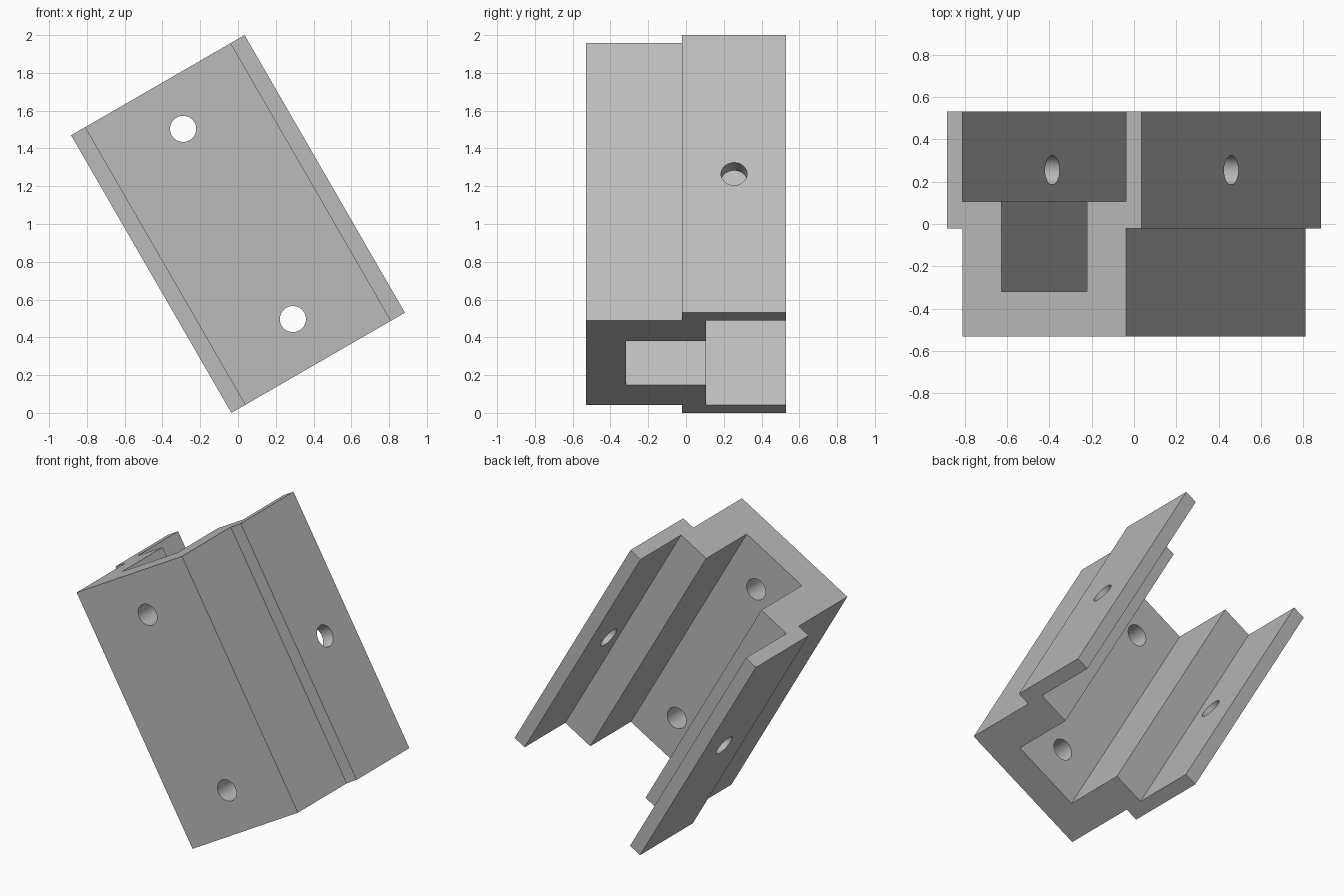
import bpy, bmesh
from math import radians, cos, sin
from mathutils import Matrix, Vector

cube = bpy.data.objects.get("Cube")
if cube:
    bpy.data.objects.remove(cube, do_unlink=True)

# Dimensions in design units, scaled so the tilted height is 2
WIDTH, LENGTH, TILT = 25.0, 40.0, radians(30)
SCALE = 2 / (LENGTH * cos(TILT) + WIDTH * sin(TILT))
HOLE_RADIUS = 1.63
PLACE = (Matrix.Translation((0, 0, 1)) @ Matrix.Rotation(-TILT, 4, 'Y')
         @ Matrix.Scale(SCALE, 4))

grey = bpy.data.materials.new("light grey")
grey.use_nodes = True
colour = (0.5, 0.5, 0.5, 1)
grey.diffuse_color = colour
grey.node_tree.nodes["Principled BSDF"].inputs["Base Color"].default_value = colour


def make_object(name, bm):
    bmesh.ops.recalc_face_normals(bm, faces=bm.faces)
    bm.transform(PLACE)
    mesh = bpy.data.meshes.new(name)
    bm.to_mesh(mesh)
    bm.free()
    mesh.materials.append(grey)
    obj = bpy.data.objects.new(name, mesh)
    bpy.context.collection.objects.link(obj)
    return obj


# Stepped channel: half profile mirrored, then extruded along its length
half = [(10.5, -12.5), (10.5, -0.5), (12.5, -0.5), (12.5, 12.5),
        (10.5, 12.5), (10.5, 2.5), (5.5, 2.5), (5.5, -7.5)]
profile = half + [(-x, y) for x, y in reversed(half)]
bm = bmesh.new()
face = bm.faces.new([bm.verts.new((x, y, -LENGTH / 2)) for x, y in profile])
swept = bmesh.ops.extrude_face_region(bm, geom=[face])["geom"]
bmesh.ops.translate(bm, vec=(0, 0, LENGTH),
                    verts=[v for v in swept if isinstance(v, bmesh.types.BMVert)])
bracket = make_object("channel_bracket", bm)


def drill(centre, axis, depth):
    """Cut a round hole through the bracket."""
    bm = bmesh.new()
    turn = Vector((0, 0, 1)).rotation_difference(Vector(axis)).to_matrix().to_4x4()
    bmesh.ops.create_cone(bm, cap_ends=True, segments=48, radius1=HOLE_RADIUS,
                          radius2=HOLE_RADIUS, depth=depth,
                          matrix=Matrix.Translation(centre) @ turn)
    cutter = make_object("hole_cutter", bm)
    cutter.hide_render = True
    mod = bracket.modifiers.new("hole", 'BOOLEAN')
    mod.operation, mod.solver, mod.object = 'DIFFERENCE', 'EXACT', cutter
    bpy.ops.object.modifier_apply(modifier=mod.name)
    bpy.data.objects.remove(cutter, do_unlink=True)


bpy.ops.object.select_all(action='DESELECT')
bpy.context.view_layer.objects.active = bracket
bracket.select_set(True)

# Two holes in the front wall, one cross hole through both side flanges
for side in (-1, 1):
    drill((0, -10, side * 13.7), (0, 1, 0), 10)
drill((0, 6, 0), (1, 0, 0), WIDTH + 5)

bpy.ops.object.shade_smooth_by_angle(angle=radians(30))
